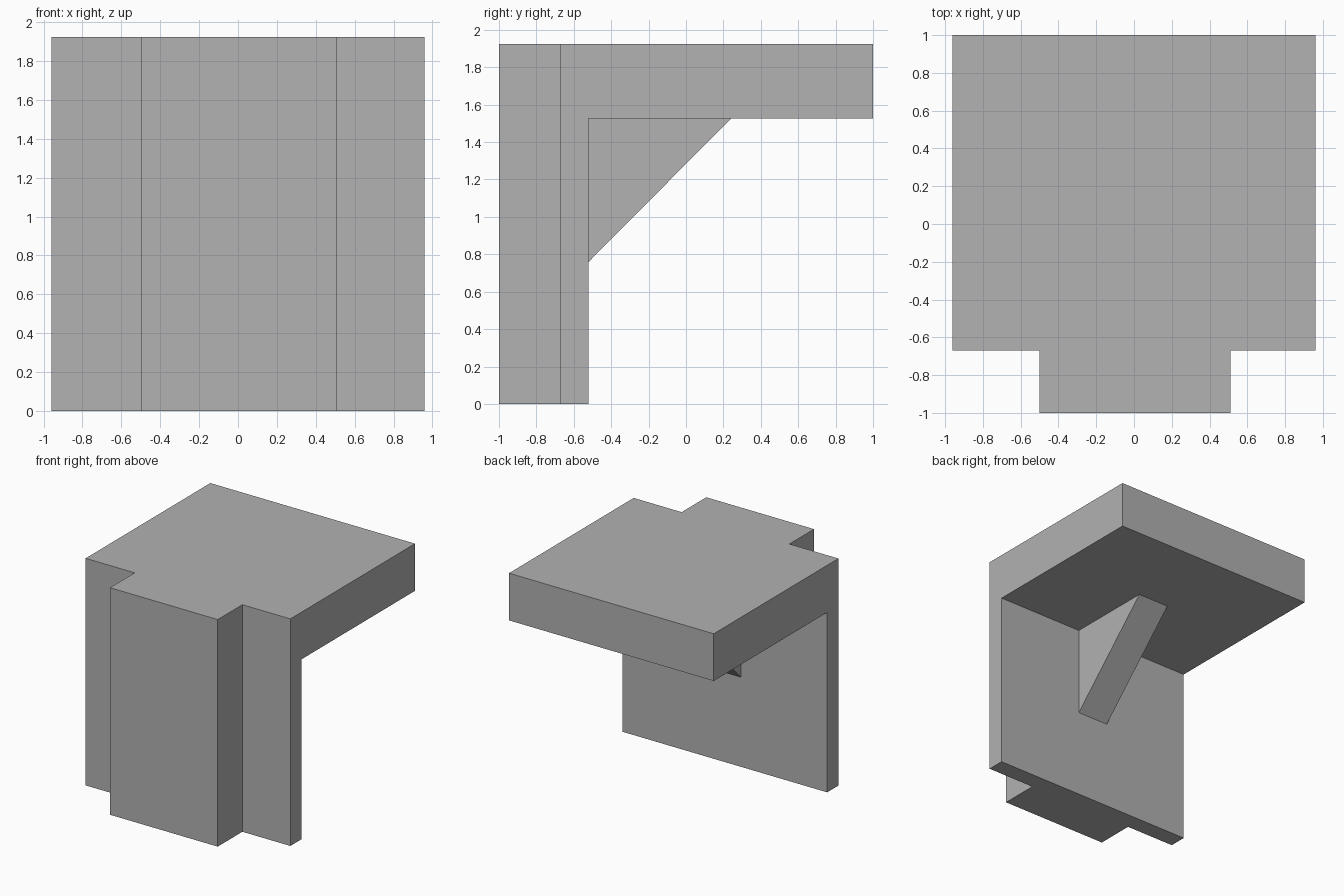
import bpy
import bmesh

if "Cube" in bpy.data.objects:
    bpy.data.objects.remove(bpy.data.objects["Cube"])

grey = bpy.data.materials.new("plain grey")
grey.diffuse_color = (0.445, 0.445, 0.445, 1)
grey.use_nodes = True
grey.node_tree.nodes["Principled BSDF"].inputs["Base Color"].default_value = grey.diffuse_color


def extrude_profile(name, profile, x0, x1):
    """Extrude a (y, z) side profile from x0 to x1."""
    bm = bmesh.new()
    face = bm.faces.new([bm.verts.new((x0, y, z)) for y, z in profile])
    ext = bmesh.ops.extrude_face_region(bm, geom=[face])
    moved = [v for v in ext["geom"] if isinstance(v, bmesh.types.BMVert)]
    bmesh.ops.translate(bm, verts=moved, vec=(x1 - x0, 0, 0))
    bmesh.ops.recalc_face_normals(bm, faces=bm.faces)
    mesh = bpy.data.meshes.new(name)
    bm.to_mesh(mesh)
    bm.free()
    mesh.materials.append(grey)
    obj = bpy.data.objects.new(name, mesh)
    bpy.context.collection.objects.link(obj)
    return obj


HALF, TOP, SHELF = 0.96, 1.925, 1.525
FRONT, STEP, WALL, BACK = -1.0, -0.67, -0.52, 1.0

# Upright wall and thick shelf in one L-shaped piece
extrude_profile("wall_and_shelf", [(STEP, 0), (WALL, 0), (WALL, SHELF),
                                   (BACK, SHELF), (BACK, TOP), (STEP, TOP)],
                -HALF, HALF)

# Full-height block on the front of the wall
extrude_profile("front_block", [(FRONT, 0), (STEP, 0), (STEP, TOP), (FRONT, TOP)],
                -0.50, 0.51)

# Triangular brace under the shelf
extrude_profile("brace", [(WALL, 0.76), (0.24, SHELF), (WALL, SHELF)], -0.15, 0.145)
